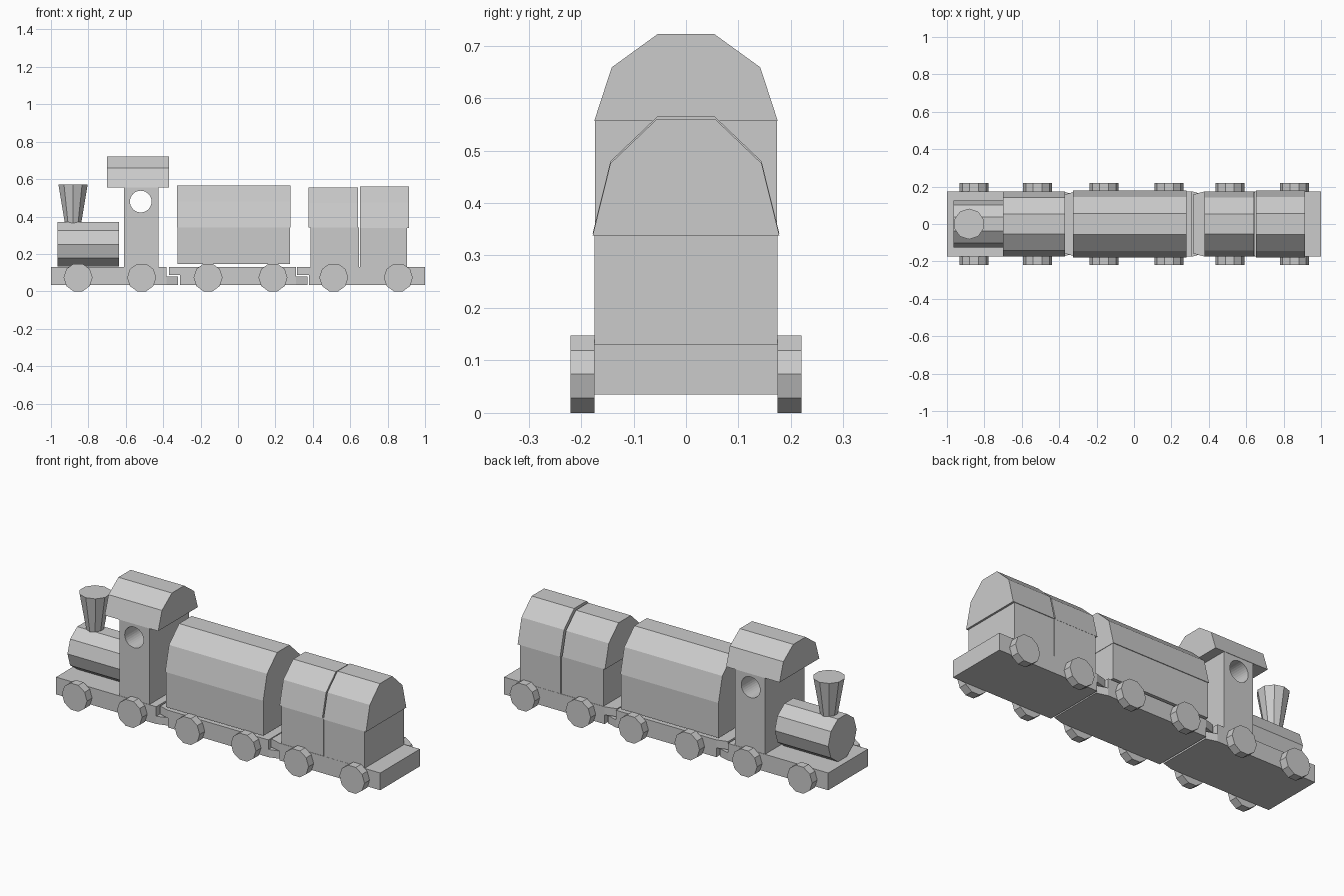
import bpy, bmesh
from math import pi, cos, sin

if "Cube" in bpy.data.objects:
    bpy.data.objects.remove(bpy.data.objects["Cube"])


def prism(name, pts, a, b, axis):
    """Extrude a closed 2D outline from a to b along the given axis."""
    place = {'x': lambda p, t: (t, p[0], p[1]),
             'y': lambda p, t: (p[0], t, p[1]),
             'z': lambda p, t: (p[0], p[1], t)}[axis]
    bm = bmesh.new()
    lo = [bm.verts.new(place(p, a)) for p in pts]
    hi = [bm.verts.new(place(p, b)) for p in pts]
    bm.faces.new(lo)
    bm.faces.new(hi)
    n = len(pts)
    for i in range(n):
        j = (i + 1) % n
        bm.faces.new((lo[i], lo[j], hi[j], hi[i]))
    bmesh.ops.recalc_face_normals(bm, faces=bm.faces)
    me = bpy.data.meshes.new(name)
    bm.to_mesh(me)
    bm.free()
    ob = bpy.data.objects.new(name, me)
    bpy.context.collection.objects.link(ob)
    return ob


def ring(cx, cz, r, n=10):
    return [(cx + r * cos(2 * pi * i / n), cz + r * sin(2 * pi * i / n)) for i in range(n)]


def box(name, x0, x1, w, z0, z1):
    return prism(name, [(x0, z0), (x1, z0), (x1, z1), (x0, z1)], -w, w, 'y')


def roof(name, x0, x1, w, z, h):
    # half of a ten-sided arch, flat underneath
    arch = [(w * cos(i * pi / 5), z + h * sin(i * pi / 5)) for i in range(6)]
    prism(name, arch, x0, x1, 'x')


def coupling(name, x0, x1, z0, z1):
    # plate tapering from x0 (full width) to x1
    prism(name, [(x0, -.175), (x1, -.157), (x1, .157), (x0, .175)], z0, z1, 'z')


# Chassis of engine and both wagons
for name, x0, x1 in (("engine_base", -1, -.382), ("barrel_wagon_base", -.31, .31),
                     ("rear_wagon_base", .38, 1)):
    box(name, x0, x1, .175, .035, .131)

# Overlapping coupling plates
coupling("engine_coupling", -.382, -.32, .035, .078)
coupling("barrel_front_coupling", -.31, -.37, .086, .131)
coupling("barrel_rear_coupling", .31, .372, .035, .078)
coupling("rear_wagon_coupling", .38, .315, .086, .131)

# Wheels
for i, x in enumerate((-.855, -.515, -.16, .187, .512, .857)):
    for side, s in (("left", 1), ("right", -1)):
        prism(f"wheel_{side}_{i + 1}", ring(x, .0737, .0775), s * .174, s * .22, 'y')

# Boiler and flared chimney
prism("boiler", [(y, z) for y, z in ring(0, .251, .125)], -.965, -.635, 'x')
bpy.ops.mesh.primitive_cone_add(vertices=10, radius1=.045, radius2=.082, depth=.21,
                                location=(-.882, 0, .465))
bpy.context.object.name = "chimney"

# Cab with round window cut through
cab = box("cab", -.61, -.425, .173, .13, .557)
cutter = prism("window_cutter", ring(-.52, .48, .058, 32), -.4, .4, 'y')
cutter.hide_render = True
cutter.hide_viewport = True
mod = cab.modifiers.new("window", 'BOOLEAN')
mod.operation = 'DIFFERENCE'
mod.object = cutter
mod.solver = 'EXACT'
roof("cab_roof", -.70, -.37, .175, .556, .1745)

# Middle wagon load
box("middle_load", -.323, .278, .174, .145, .345)
roof("middle_load_top", -.325, .28, .178, .342, .234)

# Rear wagon cabin in two halves
box("rear_cabin_front", .388, .648, .173, .13, .342)
box("rear_cabin_back", .652, .903, .174, .13, .342)
roof("rear_roof_front", .378, .642, .174, .34, .225)
roof("rear_roof_back", .652, .914, .178, .338, .234)
